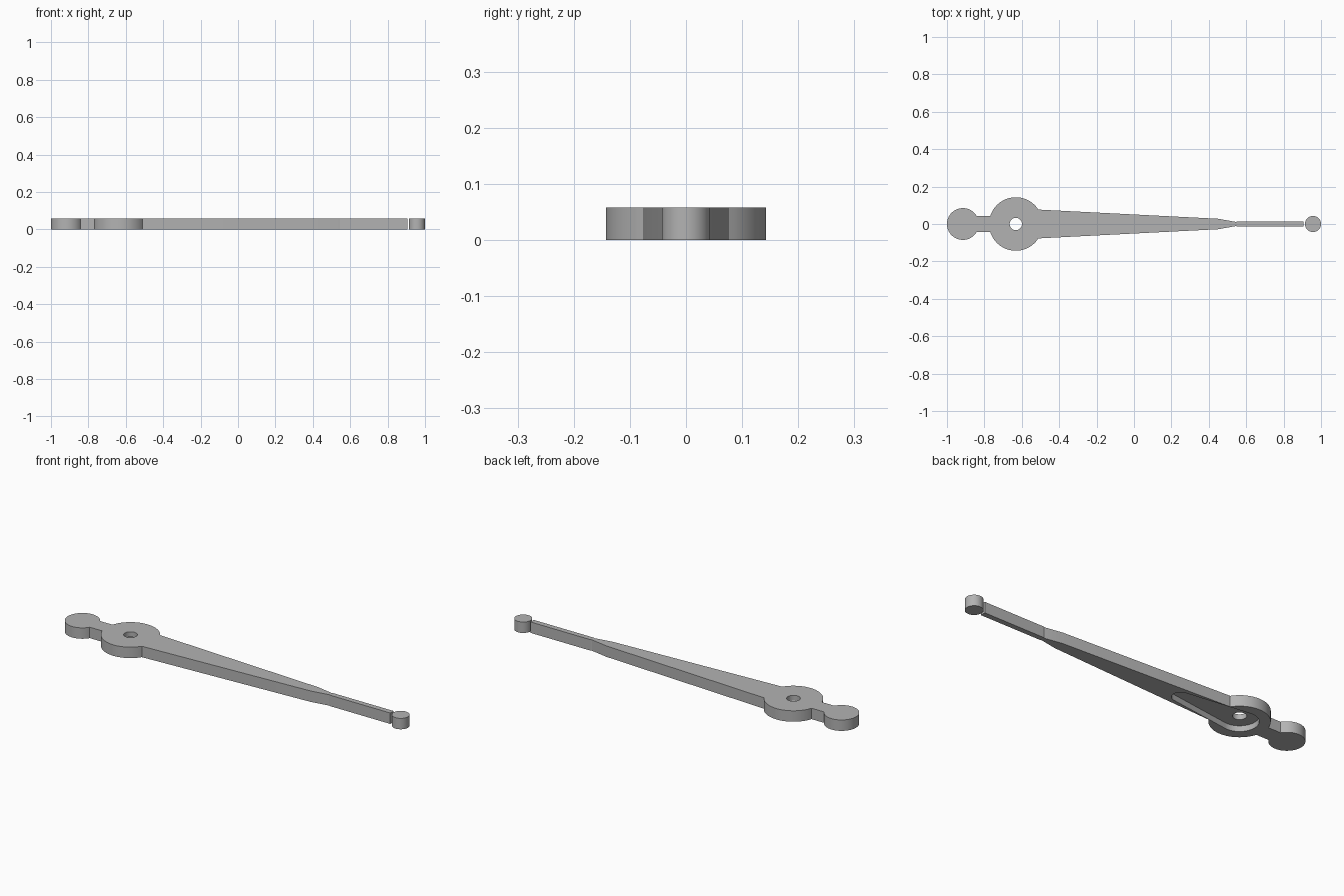
import bpy, bmesh, math

if "Cube" in bpy.data.objects:
    bpy.data.objects.remove(bpy.data.objects["Cube"], do_unlink=True)

THICK = 0.058
HUB_X, HUB_R = -0.632, 0.143
KNOB_X, KNOB_R = -0.915, 0.085
TIP_X, TIP_R = 0.957, 0.043
NECK, ROOT = 0.043, 0.077

grey = bpy.data.materials.new("plastic grey")
grey.use_nodes = True
grey.diffuse_color = (0.45, 0.45, 0.45, 1)
grey.node_tree.nodes["Principled BSDF"].inputs["Base Color"].default_value = (0.45, 0.45, 0.45, 1)


def arc(cx, r, start, end, n):
    """Points on a circle centred on the long axis."""
    angles = [start + (end - start) * i / n for i in range(n + 1)]
    return [(cx + r * math.cos(a), r * math.sin(a)) for a in angles]


def mirrored(half):
    """Close an upper half outline by mirroring it across the long axis."""
    upper = [p for p in half if p[1] > 1e-5]
    ends = [half[0]] if abs(half[0][1]) < 1e-5 else []
    last = [half[-1]] if abs(half[-1][1]) < 1e-5 else []
    return ends + upper + last + [(x, -y) for x, y in reversed(upper)]


def plate(name, outline, z0, z1):
    """Extrude an outline between two heights."""
    bm = bmesh.new()
    face = bm.faces.new([bm.verts.new((x, y, z0)) for x, y in outline])
    top = bmesh.ops.extrude_face_region(bm, geom=[face])["geom"]
    for v in top:
        if isinstance(v, bmesh.types.BMVert):
            v.co.z = z1
    bmesh.ops.recalc_face_normals(bm, faces=bm.faces)
    mesh = bpy.data.meshes.new(name)
    bm.to_mesh(mesh)
    bm.free()
    mesh.materials.append(grey)
    obj = bpy.data.objects.new(name, mesh)
    bpy.context.collection.objects.link(obj)
    return obj


def select(obj):
    bpy.ops.object.select_all(action='DESELECT')
    obj.select_set(True)
    bpy.context.view_layer.objects.active = obj


def cut(obj, cutter):
    mod = obj.modifiers.new("cut", 'BOOLEAN')
    mod.operation, mod.solver, mod.object = 'DIFFERENCE', 'EXACT', cutter
    select(obj)
    bpy.ops.object.modifier_apply(modifier=mod.name)
    bpy.data.objects.remove(cutter, do_unlink=True)


# Lever body: end knob, neck, hub, tapering arm and thin finger
half = arc(KNOB_X, KNOB_R, math.pi, math.asin(NECK / KNOB_R), 28)
half += arc(HUB_X, HUB_R, math.pi - math.asin(NECK / HUB_R), math.asin(ROOT / HUB_R), 28)
half += [(0.45, 0.028), (0.545, 0.011), (0.552, 0.014), (0.905, 0.014)]
lever = plate("lever_body", mirrored(half), 0, THICK)

# Tapered recess in the underside, around the hub and along the arm
slot_r, end_r, end_x = 0.09, 0.043, -0.28
tangent = math.acos((slot_r - end_r) / (end_x - HUB_X))
slot = arc(end_x, end_r, 0, tangent, 12) + arc(HUB_X, slot_r, tangent, math.pi, 28)
cut(lever, plate("recess_cutter", mirrored(slot), -0.02, 0.03))

# Pivot hole through the hub
cut(lever, plate("hole_cutter", mirrored(arc(HUB_X, 0.033, 0, math.pi, 20)), -0.05, 0.1))

# Round pin just past the end of the finger
pin = plate("tip_pin", mirrored(arc(TIP_X, TIP_R, 0, math.pi, 24)), 0, THICK)

for part in (lever, pin):
    select(part)
    bpy.ops.object.shade_smooth_by_angle(angle=math.radians(20))
